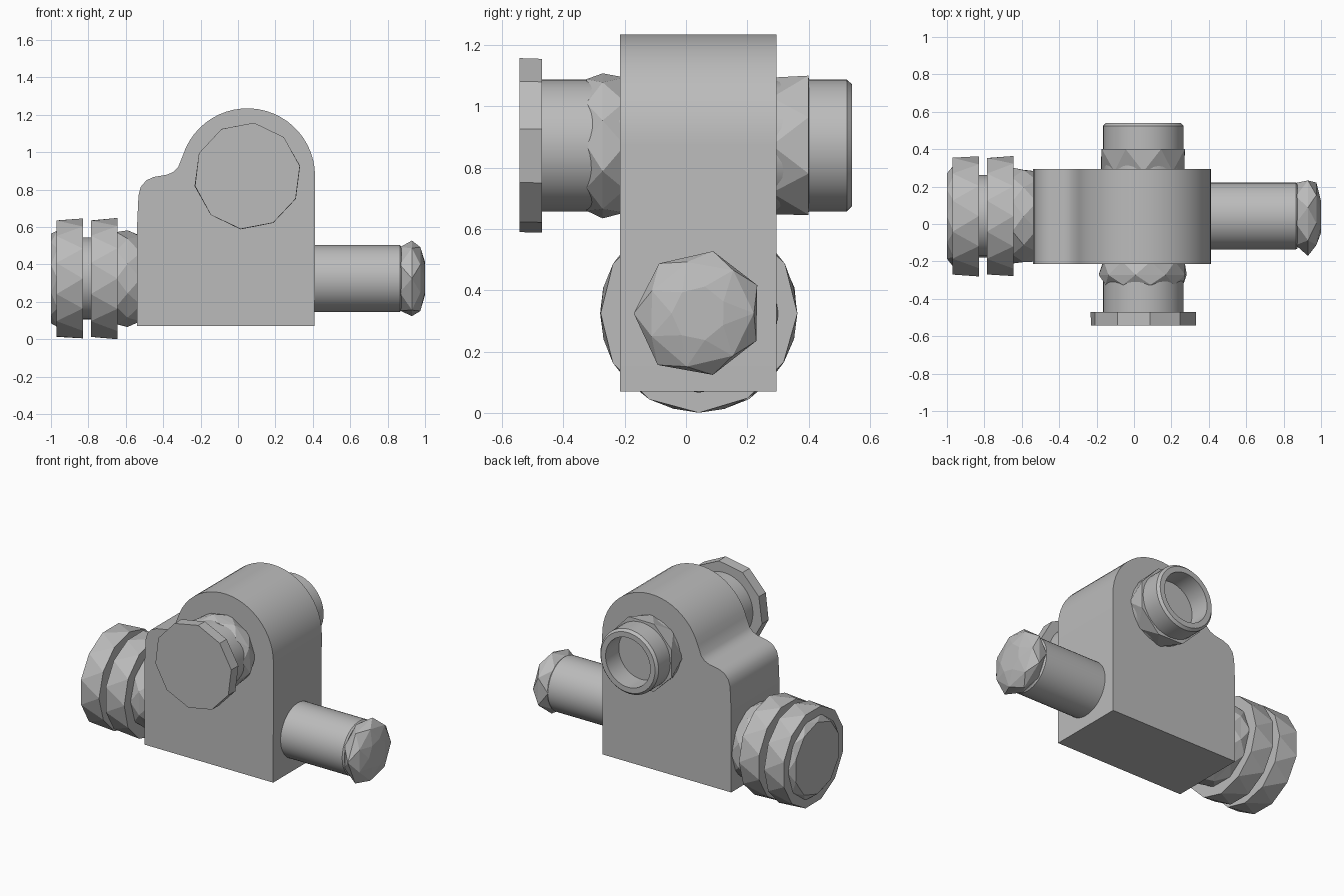
import bpy, bmesh, math, random
from mathutils import Vector

random.seed(4)
cube = bpy.data.objects.get("Cube")
if cube:
    bpy.data.objects.remove(cube)

grey = bpy.data.materials.new("mid grey")
grey.use_nodes = True
COLOUR = (0.5, 0.5, 0.5, 1)
grey.diffuse_color = COLOUR
grey.node_tree.nodes["Principled BSDF"].inputs["Base Color"].default_value = COLOUR


def finish(name, bm, angle):
    bmesh.ops.recalc_face_normals(bm, faces=bm.faces)
    mesh = bpy.data.meshes.new(name)
    bm.to_mesh(mesh)
    bm.free()
    mesh.materials.append(grey)
    obj = bpy.data.objects.new(name, mesh)
    bpy.context.collection.objects.link(obj)
    if angle:
        bpy.ops.object.select_all(action="DESELECT")
        obj.select_set(True)
        bpy.context.view_layer.objects.active = obj
        bpy.ops.object.shade_smooth_by_angle(angle=math.radians(angle))
    return obj


def lathe(name, axis, rings, sides=48, twist=0.0, jitter=0.0, phase=0.0, angle=30):
    """Turn (position, radius) rings about one of the two shaft axes."""
    bm = bmesh.new()
    loops = []
    for i, (pos, radius) in enumerate(rings):
        loop = []
        for j in range(sides):
            a = 2 * math.pi * (j + i * twist + phase) / sides
            r = radius * (1 + random.uniform(-jitter, jitter))
            u, w = r * math.cos(a), r * math.sin(a)
            p = (pos, 0.042 + u, 0.325 + w) if axis == "x" else (0.05 + u, pos, 0.873 + w)
            loop.append(bm.verts.new(p))
        loops.append(loop)
    for a, b in zip(loops, loops[1:]):
        for j in range(sides):
            k = (j + 1) % sides
            if twist:
                bm.faces.new((a[j], a[k], b[j]))
                bm.faces.new((a[k], b[k], b[j]))
            else:
                bm.faces.new((a[j], a[k], b[k], b[j]))
    bm.faces.new(loops[0])
    bm.faces.new(loops[-1])
    return finish(name, bm, angle)


def faceted(name, axis, rings, sides, jitter=0.02, phase=0.0):
    return lathe(name, axis, rings, sides, 0.5, jitter, phase, 0)


# Main housing: rounded head, concave shoulder, flat base
profile = [(-0.54, 0.07), (0.41, 0.07)]
for i in range(25):
    a = math.radians(i * 162 / 24)
    profile.append((0.05 + 0.362 * math.cos(a), 0.873 + 0.362 * math.sin(a)))
profile += [(-0.32, 0.92), (-0.345, 0.895), (-0.38, 0.88), (-0.45, 0.868),
            (-0.49, 0.85), (-0.52, 0.815), (-0.532, 0.77), (-0.54, 0.6)]
bm = bmesh.new()
face = bm.faces.new([bm.verts.new((x, -0.215, z)) for x, z in profile])
ext = bmesh.ops.extrude_face_region(bm, geom=[face])
moved = [v for v in ext["geom"] if isinstance(v, bmesh.types.BMVert)]
bmesh.ops.translate(bm, verts=moved, vec=Vector((0, 0.51, 0)))
finish("housing", bm, 30)

# Front knob on the upper shaft
lathe("front_shaft", "y", [(-0.48, 0.215), (-0.2, 0.215)])
faceted("front_collar", "y", [(-0.325, 0.217), (-0.272, 0.242), (-0.2, 0.225)], 9)
lathe("front_knob", "y", [(-0.543, 0.286), (-0.47, 0.286)], 10, phase=0.3, jitter=0.005, angle=0)

# Hollow rear port
lathe("rear_port", "y", [(0.28, 0.215), (0.525, 0.215), (0.541, 0.2),
                         (0.541, 0.165), (0.3, 0.165)])
faceted("rear_collar", "y", [(0.28, 0.222), (0.4, 0.243), (0.402, 0.2)], 8)

# Right-hand rod with a faceted tip
lathe("side_rod", "x", [(0.4, 0.179), (0.865, 0.179), (0.875, 0.17)])
faceted("rod_tip", "x", [(0.865, 0.175), (0.93, 0.21), (0.975, 0.175), (1.0, 0.09)],
        7, jitter=0.03)

# Left-hand double flange
faceted("flange_collar", "x", [(-0.52, 0.24), (-0.59, 0.258), (-0.65, 0.258)], 10)
lathe("flange_neck", "x", [(-0.98, 0.22), (-0.64, 0.22)], 24)
for name, start, end in (("inner_flange", -0.645, -0.787), ("outer_flange", -0.83, -0.97)):
    faceted(name, "x", [(start, 0.322), (end, 0.322)], 12, jitter=0.008)
faceted("flange_end_cap", "x", [(-0.965, 0.27), (-1.0, 0.24)], 10, jitter=0.01)
